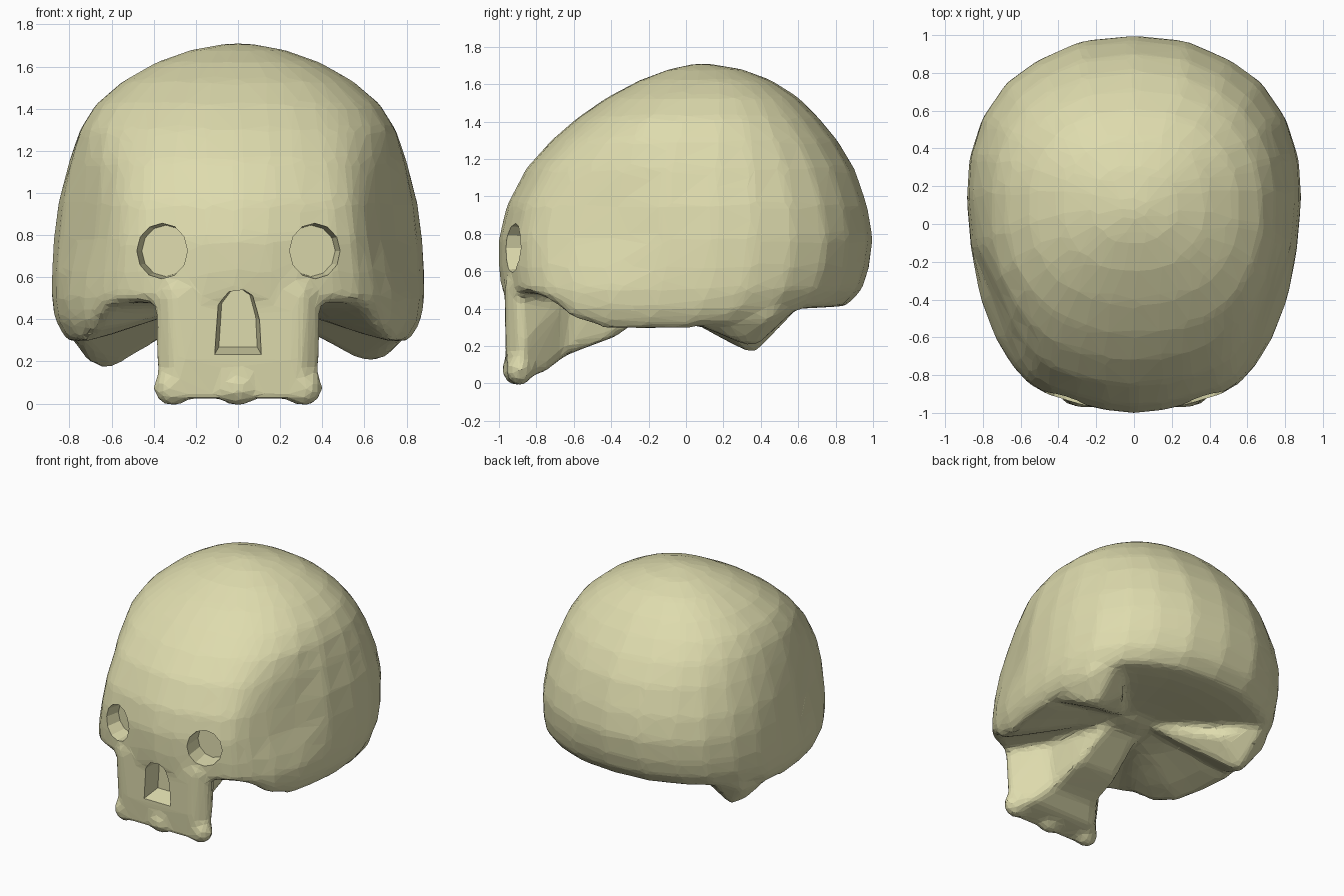
import bpy, bmesh, math
from mathutils import Vector, Matrix

cube = bpy.data.objects.get("Cube")
if cube:
    bpy.data.objects.remove(cube, do_unlink=True)

bone = bpy.data.materials.new("bone")
bone.use_nodes = True
bone.diffuse_color = (0.73, 0.71, 0.42, 1)
bone.node_tree.nodes["Principled BSDF"].inputs["Base Color"].default_value = bone.diffuse_color


def lerp_table(table, v):
    if v <= table[0][0]:
        return table[0][1]
    for (a, fa), (b, fb) in zip(table, table[1:]):
        if v <= b:
            return fa + (fb - fa) * (v - a) / (b - a)
    return table[-1][1]


def make_object(name, bm):
    bmesh.ops.recalc_face_normals(bm, faces=bm.faces)
    mesh = bpy.data.meshes.new(name)
    bm.to_mesh(mesh)
    bm.free()
    obj = bpy.data.objects.new(name, mesh)
    bpy.context.collection.objects.link(obj)
    return obj


def hull(bm, points):
    verts = [bm.verts.new(p) for p in points]
    out = bmesh.ops.convex_hull(bm, input=verts)
    spare = {g for g in out["geom_interior"] if isinstance(g, bmesh.types.BMVert)}
    bmesh.ops.delete(bm, geom=list(spare), context="VERTS")


def mirrored(points):
    return [(s * x, y, z) for x, y, z in points for s in (1, -1)]


def ball(bm, centre, radii):
    bmesh.ops.create_icosphere(bm, subdivisions=3, radius=1,
                               matrix=Matrix.Translation(centre) @ Matrix.Diagonal((*radii, 1)))


def bump(v, centre, reach):
    return max(0, 1 - ((v - centre) / reach) ** 2)


# Cranium: horizontal rings (height, front, back, half width)
LEVELS = [(.29, -.93, .70, .80), (.33, -.95, .76, .835), (.40, -.97, .85, .87),
          (.50, -.99, .94, .885), (.62, -1, .98, .885), (.78, -1, 1, .875),
          (.95, -.96, .97, .855), (1.15, -.855, .90, .805), (1.3, -.72, .81, .755),
          (1.42, -.58, .71, .68), (1.53, -.42, .60, .55), (1.62, -.25, .46, .39),
          (1.68, -.09, .30, .22), (1.71, .05, .12, .05)]
# Skull footprint, front to back, with the temple corner
HALF = [(0, -1), (.17, -.985), (.34, -.95), (.52, -.90), (.64, -.84), (.73, -.75),
        (.83, -.60), (.92, -.38), (.975, -.12), (1, .15), (.985, .36), (.91, .57),
        (.77, .75), (.58, .87), (.32, .97), (0, 1)]
OUTLINE = HALF + [(-x, y) for x, y in HALF[-2:0:-1]]
RIM = [(-.82, .48), (-.74, .45), (-.6, .35), (-.45, .29), (.2, .29), (.6, .39), (1, .41)]

bm = bmesh.new()
rings = []
for z, front, back, half in LEVELS:
    mid, depth = (front + back) / 2, (back - front) / 2
    blend = min(1, max(0, (z - .85) / .6))
    ring = []
    for x, y in OUTLINE:
        a = math.atan2(x, y)
        power = .88
        ex = math.copysign(abs(math.sin(a)) ** power, x)
        ey = math.copysign(abs(math.cos(a)) ** power, y)
        px, py = x + (ex - x) * blend, y + (ey - y) * blend
        px *= 1 - .08 * bump(y, -.5, .4) * bump(z, .9, .35)  # temple hollow
        ring.append(Vector((px * half, mid + py * depth, max(z, lerp_table(RIM, y)))))
    rings.append(ring)

# Hollow underside, rising to the middle
hub = Vector((0, -.06, .47))
under = []
for scale, rise in ((.15, 1), (.45, .7), (.8, .22)):
    under.append([Vector((hub.x + (p.x - hub.x) * scale, hub.y + (p.y - hub.y) * scale,
                          p.z + (hub.z - p.z) * rise)) for p in rings[0]])
grid = [[bm.verts.new(p) for p in ring] for ring in under + rings]
for low, high in zip(grid, grid[1:]):
    for i in range(len(low)):
        j = (i + 1) % len(low)
        bm.faces.new((low[i], low[j], high[j], high[i]))
bm.faces.new(grid[0])
bm.faces.new(grid[-1])

# Upper jaw block, tapering fast behind the teeth
hull(bm, mirrored([(.32, -.97, .55), (.40, -.90, .52), (.40, -.88, .2), (.30, -.965, .2),
                   (.28, -.95, .02), (.36, -.88, .03), (.28, -.76, .06),
                   (.18, -.62, .17), (.24, -.62, .48)]))
# Palate ridge running back to the underside hub
hull(bm, mirrored([(.2, -.70, .13), (.18, -.58, .18), (.17, -.38, .25), (.13, -.08, .46),
                   (.24, -.66, .48), (.22, -.4, .5)]))
for x, y in ((-.31, -.89), (0, -.91), (.31, -.89)):
    ball(bm, (x, y, .075), (.095, .075, .09))

# Bony points behind the ears, with ridges to the hub; one sits a little lower
for s, drop in ((1, 0), (-1, .03)):
    hull(bm, [(s * x, y, z) for x, y, z in
              [(.64, .38, .195 - drop), (.58, .32, .205 - drop), (.70, .30, .215 - drop),
               (.79, .22, .31), (.78, .02, .33), (.80, .46, .36), (.66, .62, .42),
               (.44, .42, .32), (.45, .2, .33), (.1, 0, .46), (.6, .35, .6)]])
# Rounded boss at the spine opening
ball(bm, hub, (.17, .15, .04))
skull = make_object("skull", bm)


# Cutters for the sockets and nose
def socket(name, x):
    b = bmesh.new()
    bmesh.ops.create_cone(b, cap_ends=True, segments=12, radius1=.115, radius2=.138, depth=.3)
    turn = Matrix.Rotation(math.copysign(.15, x), 4, "Z") @ Matrix.Rotation(math.pi / 2, 4, "X")
    bmesh.ops.transform(b, verts=b.verts, matrix=Matrix.Translation((x, -.945, .725)) @ turn
                        @ Matrix.Diagonal((1, 1.06, 1, 1)))
    return make_object(name, b)


b = bmesh.new()
hull(b, [(x * w, y, z + (.54 - z) * lift) for y, w, lift in ((-1.1, 1, 0), (-.83, .7, .2))
         for x, z in [(-.13, .2), (.13, .2), (.12, .38), (.08, .51), (.03, .54),
                      (-.05, .53), (-.11, .46)]])
cutters = [socket("left_socket_cutter", .37), socket("right_socket_cutter", -.365),
           make_object("nose_cutter", b)]

# Fuse, soften, reduce to facets, then cut the openings
remesh = skull.modifiers.new("fuse", "REMESH")
remesh.mode = "VOXEL"
remesh.voxel_size = .025
soften = skull.modifiers.new("soften", "SMOOTH")
soften.factor = .5
soften.iterations = 9
reduce = skull.modifiers.new("facets", "DECIMATE")
reduce.ratio = .075
for cutter in cutters:
    cutter.hide_render = True
    cut = skull.modifiers.new(cutter.name, "BOOLEAN")
    cut.object = cutter
    cut.operation = "DIFFERENCE"
    cut.solver = "EXACT"

bpy.context.view_layer.update()
graph = bpy.context.evaluated_depsgraph_get()
final = bpy.data.meshes.new_from_object(skull.evaluated_get(graph))
skull.modifiers.clear()
skull.data = final
final.materials.clear()
final.materials.append(bone)
for face in final.polygons:
    face.material_index = 0
    face.use_smooth = False
for cutter in cutters:
    bpy.data.objects.remove(cutter, do_unlink=True)
